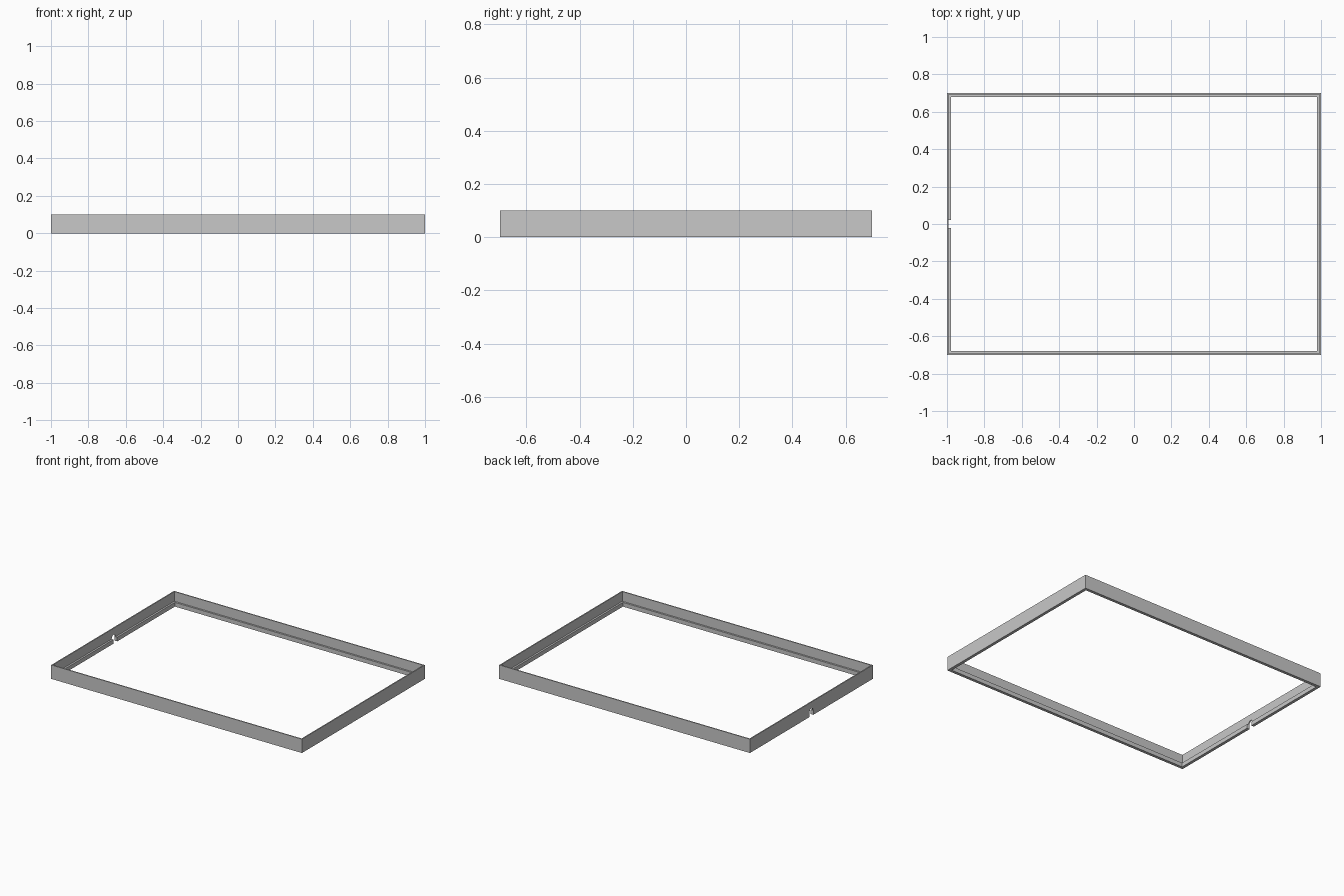
import bpy, bmesh, math

cube = bpy.data.objects.get("Cube")
if cube:
    bpy.data.objects.remove(cube, do_unlink=True)

HALF_X, HALF_Y, HEIGHT = 1.0, 0.7, 0.1
WALL, LEDGE, LEDGE_TOP = 0.008, 0.021, 0.03
NOTCH_R, NOTCH_TOP = 0.022, 0.054

grey = bpy.data.materials.new("plain grey")
grey.use_nodes = True
colour = (0.58, 0.58, 0.58, 1)
grey.diffuse_color = colour
grey.node_tree.nodes["Principled BSDF"].inputs["Base Color"].default_value = colour


def make_object(name, bm):
    bmesh.ops.recalc_face_normals(bm, faces=bm.faces)
    mesh = bpy.data.meshes.new(name)
    bm.to_mesh(mesh)
    bm.free()
    mesh.materials.append(grey)
    obj = bpy.data.objects.new(name, mesh)
    bpy.context.collection.objects.link(obj)
    return obj


# Rectangular frame: an L-shaped section (inset, height) swept round four corners
section = [(0, 0), (LEDGE, 0), (LEDGE, LEDGE_TOP),
           (WALL, LEDGE_TOP), (WALL, HEIGHT), (0, HEIGHT)]
corners = [(-1, -1), (1, -1), (1, 1), (-1, 1)]
bm = bmesh.new()
rings = [[bm.verts.new((sx * (HALF_X - d), sy * (HALF_Y - d), z)) for d, z in section]
         for sx, sy in corners]
for i, ring in enumerate(rings):
    after = rings[(i + 1) % len(rings)]
    for j in range(len(section)):
        k = (j + 1) % len(section)
        bm.faces.new((ring[j], after[j], after[k], ring[k]))
frame = make_object("frame", bm)

# Arched cutter for the cable notch through the bottom of the -x wall
bm = bmesh.new()
arch = [(-NOTCH_R, -0.05), (NOTCH_R, -0.05)]
for i in range(13):
    a = math.pi * i / 12
    arch.append((NOTCH_R * math.cos(a), NOTCH_TOP - NOTCH_R + NOTCH_R * math.sin(a)))
face = bm.faces.new([bm.verts.new((-HALF_X - 0.05, y, z)) for y, z in arch])
new = bmesh.ops.extrude_face_region(bm, geom=[face])["geom"]
bmesh.ops.translate(bm, vec=(0.1, 0, 0),
                    verts=[v for v in new if isinstance(v, bmesh.types.BMVert)])
cutter = make_object("notch_cutter", bm)
cutter.hide_render = True

notch = frame.modifiers.new("notch", "BOOLEAN")
notch.operation = "DIFFERENCE"
notch.solver = "EXACT"
notch.object = cutter
bpy.context.view_layer.objects.active = frame
frame.select_set(True)
bpy.ops.object.modifier_apply(modifier="notch")
bpy.data.objects.remove(cutter, do_unlink=True)
